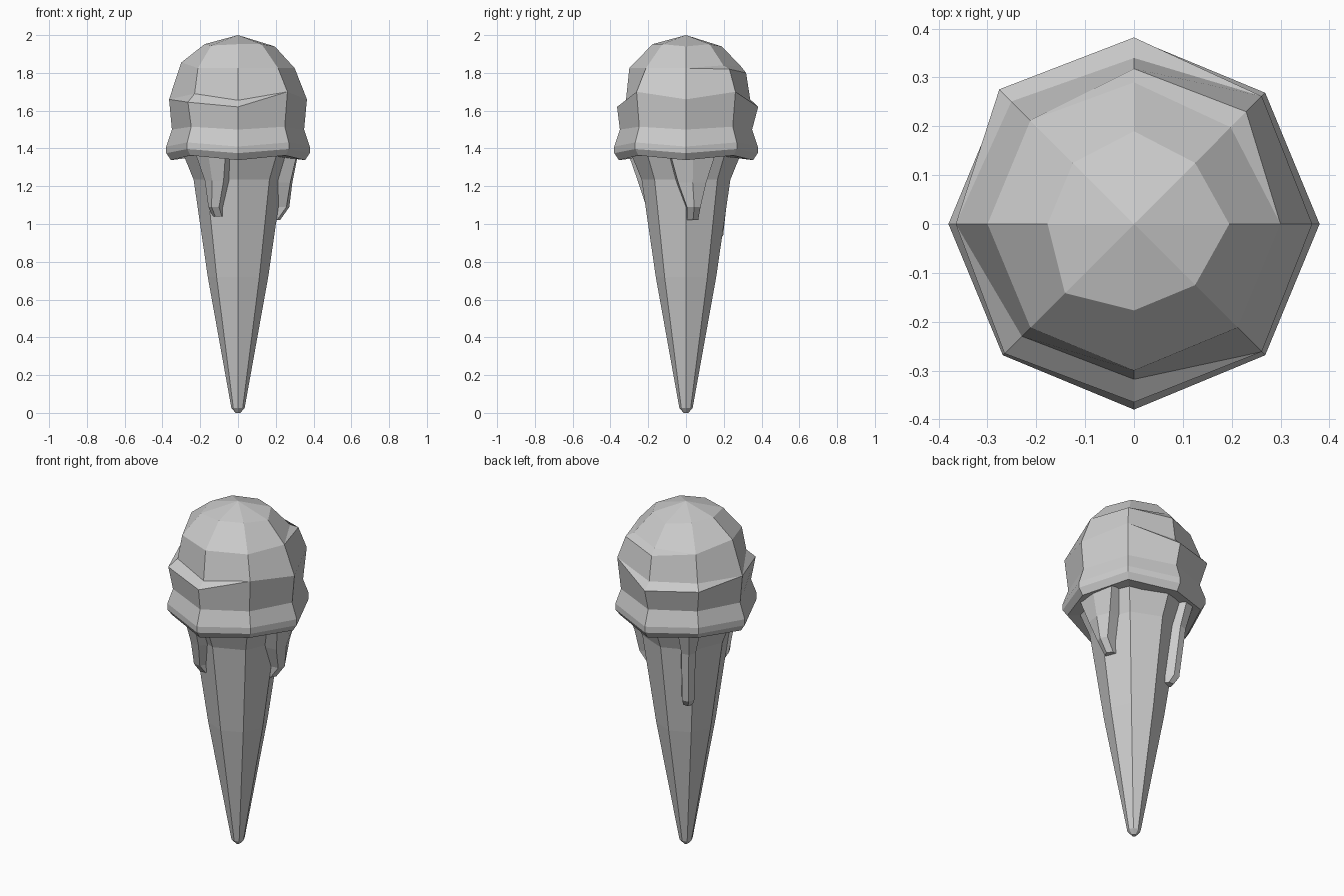
import bpy, bmesh
from math import cos, sin, radians
from mathutils import Vector

old = bpy.data.objects.get("Cube")
if old:
    bpy.data.objects.remove(old)

grey = bpy.data.materials.new("plain_grey")
grey.use_nodes = True
colour = (0.6, 0.6, 0.6, 1)
grey.diffuse_color = colour
grey.node_tree.nodes["Principled BSDF"].inputs["Base Color"].default_value = colour

# Columns of the octagon, counter-clockwise from +x
COLUMNS = ["left", "back_left", "back", "back_right",
           "right", "front_right", "front", "front_left"]


def loft(name, rings):
    """Skin a stack of equal-length point rings and cap both ends."""
    bm = bmesh.new()
    loops = [[bm.verts.new(p) for p in ring] for ring in rings]
    count = len(loops[0])
    for low, high in zip(loops, loops[1:]):
        for i in range(count):
            j = (i + 1) % count
            bm.faces.new((low[i], low[j], high[j], high[i]))
    bm.faces.new(loops[0][::-1])
    bm.faces.new(loops[-1])
    bmesh.ops.remove_doubles(bm, verts=bm.verts[:], dist=0.0005)
    bmesh.ops.recalc_face_normals(bm, faces=bm.faces[:])
    mesh = bpy.data.meshes.new(name)
    bm.to_mesh(mesh)
    bm.free()
    mesh.materials.append(grey)
    obj = bpy.data.objects.new(name, mesh)
    bpy.context.collection.objects.link(obj)
    return obj


def octagon(radius, z, lift=0, **special):
    """Eight-point ring; corners can be raised or given their own (radius, z)."""
    ring = []
    for i, column in enumerate(COLUMNS):
        r, h = special.get(column, (radius, z + lift * (i % 2)))
        a = radians(45 * i)
        ring.append(Vector((r * cos(a), r * sin(a), h)))
    return ring


# Wafer cone, flared under the scoop
loft("cone", [octagon(r, z) for r, z in
              [(0.012, 0), (0.035, 0.025), (0.16, 0.72), (0.235, 1.235), (0.29, 1.37)]])

# Scoop: skirt, bulging swirl with a ledge, then the dome
crest = dict(left=(0.365, 1.66), back_left=(0.37, 1.7), back=(0.382, 1.62),
             back_right=(0.39, 1.645), right=(0.365, 1.66),
             front_right=(0.375, 1.645), front=(0.365, 1.62), front_left=(0.37, 1.7))
ledge = dict(crest, back=(0.34, 1.66), back_right=(0.355, 1.68),
             front_right=(0.325, 1.69), front=(0.318, 1.655))
lip = dict(back_left=(0.325, 1.82), back=(0.318, 1.8), right=(0.3, 1.855))
inner_lip = dict(lip, back_left=(0.28, 1.84), back=(0.29, 1.835))
crown = dict(left=(0.195, 1.94), back=(0.19, 1.94), front_right=(0.2, 1.945))
loft("scoop", [
    octagon(0.26, 1.36),
    octagon(0.355, 1.338, 0.025),
    octagon(0.38, 1.375, 0.022),
    octagon(0.38, 1.41, 0.022),
    octagon(0.35, 1.5, 0.015),
    octagon(0, 0, **crest),
    octagon(0, 0, **ledge),
    octagon(0.3, 1.825, **lip),
    octagon(0.3, 1.825, **inner_lip),
    octagon(0.177, 1.952, **crown),
    octagon(0, 2),
])


def drip(name, angle, stations):
    """Run of melt: stations are (z, outer radius, half width, sideways shift)."""
    a = radians(angle)
    out, side = Vector((cos(a), sin(a), 0)), Vector((-sin(a), cos(a), 0))
    rings = []
    for z, r, w, shift in stations:
        inner = r - 0.09
        rings.append([out * d + side * (s + shift) + Vector((0, 0, z))
                      for d, s in [(inner, -w), (r - 0.02, -w), (r, 0),
                                   (r - 0.02, w), (inner, w)]])
    loft(name, rings)


# Three melted drips below the skirt
drip("left_drip", 7, [(1.02, 0.225, 0.03, 0.01), (1.09, 0.275, 0.036, 0.01),
                      (1.22, 0.29, 0.075, 0), (1.37, 0.32, 0.12, 0)])
drip("front_right_drip", 236, [(1.04, 0.215, 0.028, 0), (1.09, 0.25, 0.034, 0),
                               (1.23, 0.275, 0.06, 0.02), (1.37, 0.31, 0.095, 0.02)])
drip("back_right_drip", 128, [(0.9, 0.215, 0.025, 0), (0.94, 0.245, 0.032, 0),
                              (1.23, 0.28, 0.038, 0), (1.37, 0.32, 0.06, 0)])
